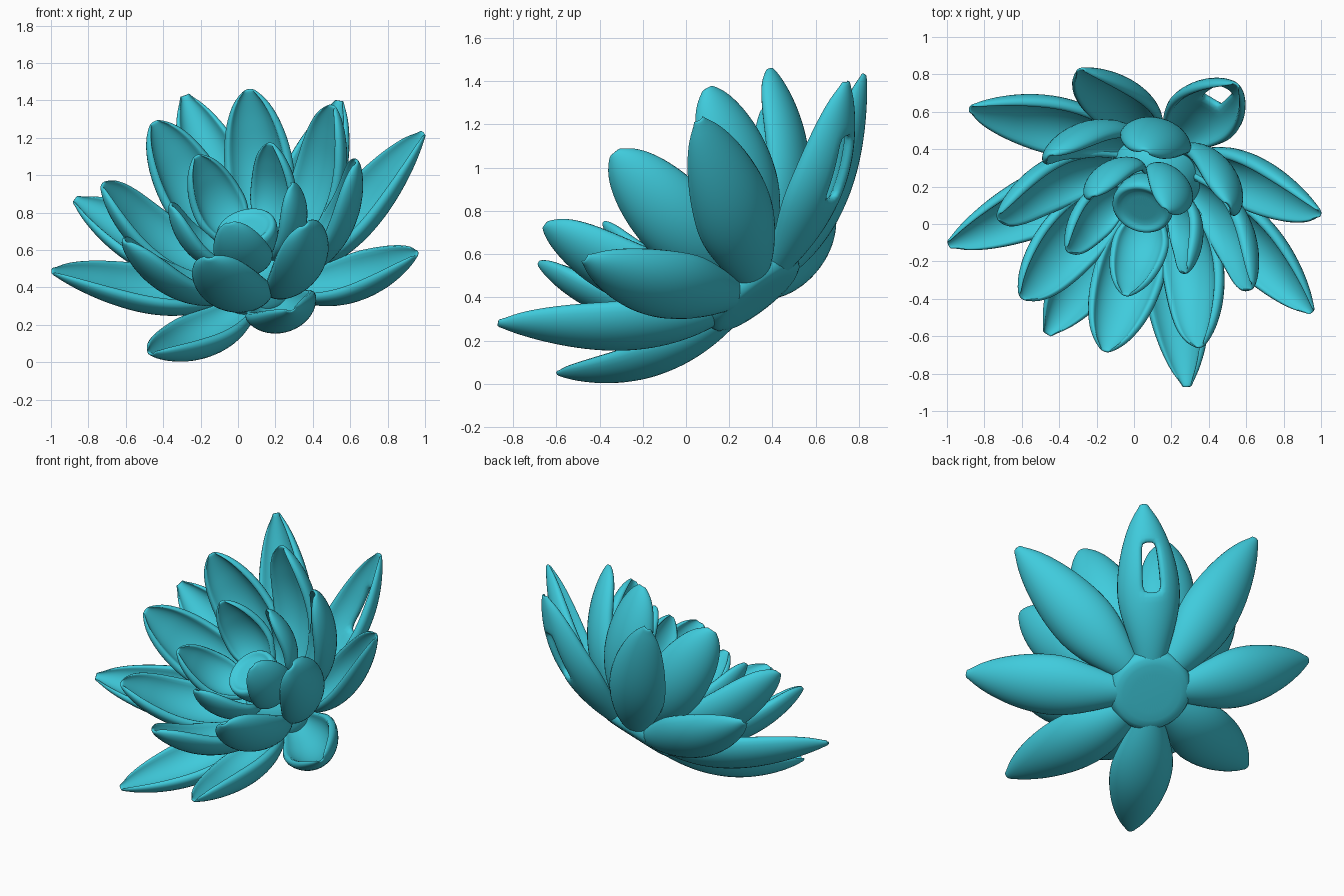
import bpy, bmesh, math
from mathutils import Vector, Matrix

if "Cube" in bpy.data.objects:
    bpy.data.objects.remove(bpy.data.objects["Cube"])

# Tilted flower frame: local z is the flower axis
N = Vector((-0.234, -0.598, 0.766)).normalized()
E1 = Vector((0.934, 0.08, 0.347))
E1 = (E1 - N * E1.dot(N)).normalized()
E2 = N.cross(E1)
FRAME = Matrix.Translation((0.146, 0.349, 0.376)) @ Matrix((E1, E2, N)).transposed().to_4x4()

mat = bpy.data.materials.new("teal")
mat.diffuse_color = (0.05, 0.6, 0.72, 1)
mat.use_nodes = True
mat.node_tree.nodes["Principled BSDF"].inputs["Base Color"].default_value = mat.diffuse_color


def finish(name, bm, levels=1):
    bmesh.ops.recalc_face_normals(bm, faces=bm.faces[:])
    me = bpy.data.meshes.new(name)
    bm.to_mesh(me)
    bm.free()
    me.materials.append(mat)
    for p in me.polygons:
        p.use_smooth = True
    ob = bpy.data.objects.new(name, me)
    bpy.context.collection.objects.link(ob)
    mod = ob.modifiers.new("smooth", 'SUBSURF')
    mod.levels = mod.render_levels = levels
    return ob


def bezier(p, t):
    s = 1 - t
    c = (s**3, 3*s*s*t, 3*s*t*t, t**3)
    d = (-3*s*s, 3*s*s - 6*s*t, 6*s*t - 3*t*t, 3*t*t)
    pos = Vector((sum(k*q[0] for k, q in zip(c, p)), sum(k*q[1] for k, q in zip(c, p))))
    tan = Vector((sum(k*q[0] for k, q in zip(d, p)), sum(k*q[1] for k, q in zip(d, p))))
    return pos, tan.normalized()


# Petal outline: narrow neck, full middle, rounded or pointed end
def outline(t, neck, p, q, tip):
    if t < 0.5:
        return neck + (1 - neck) * math.sin(math.pi * t) ** 1.3
    x = (t - 0.5) / 0.5
    return max(tip, (1 - min(1, x) ** p) ** q)


# One cupped petal: thick shell lofted along a spine, optionally pierced
def petal(name, angle, spine, shape, width, depth, thick, hole=False):
    bm = bmesh.new()
    nu, nv = 18, 10
    rot = FRAME @ Matrix.Rotation(angle, 4, 'Z')
    outer, inner = {}, {}
    for i in range(nu + 1):
        t = 1 - (1 - i / nu) ** 1.4
        pos, tan = bezier(spine, t)
        nor = Vector((-tan.y, tan.x))
        s = outline(t, *shape)
        w, d, th = width * s, depth * s, thick * min(1, s + 0.15)
        for j in range(nv + 1):
            a = math.radians(86) * (2 * j / nv - 1)
            lift = 1 - math.cos(a)
            base = depth * (1 - s) * 0.25 if t > 0.5 else 0
            for grid, x, h in ((outer, w, d * lift), (inner, w * 0.78, th + (d - th * 0.6) * lift)):
                q = pos + nor * (h + base)
                grid[i, j] = bm.verts.new(rot @ Vector((q.x, x * math.sin(a), q.y)))
    cells = {(i, j) for i in range(nu) for j in range(nv)
             if not (hole and 7 <= i < 12 and j in (4, 5))}
    for i, j in cells:
        c = [(i, j), (i+1, j), (i+1, j+1), (i, j+1)]
        bm.faces.new([outer[k] for k in c])
        bm.faces.new([inner[k] for k in reversed(c)])
        near = [(i, j-1), (i+1, j), (i, j+1), (i-1, j)]
        for k in range(4):
            if near[k] not in cells:
                p, q = c[k], c[(k+1) % 4]
                bm.faces.new([outer[q], outer[p], inner[p], inner[q]])
    return finish(name, bm)


# Lathed part around the flower axis
def lathe(name, profile, n=40):
    bm = bmesh.new()
    vs = [bm.verts.new((r, 0, z)) for r, z in profile]
    es = [bm.edges.new(e) for e in zip(vs, vs[1:])]
    bmesh.ops.spin(bm, geom=vs + es, cent=(0, 0, 0), axis=(0, 0, 1),
                   angle=2*math.pi, steps=n)
    bmesh.ops.remove_doubles(bm, verts=bm.verts[:], dist=1e-4)
    bm.transform(FRAME)
    return finish(name, bm)


POINTED = (.38, 1.9, .62, .13)
ROUND = (.42, 2.1, .5, .14)

# Outer ring of eight, alternately raised and lowered, one of them pierced
RAISED = [(.1, .03), (.5, .01), (.78, .24), (1.1, .59)]
LOWERED = [(.1, .02), (.5, -.01), (.8, .11), (1.11, .42)]
for k in range(8):
    petal(f"outer_petal_{k+1}", math.radians(45 * k), LOWERED if k % 2 else RAISED,
          POINTED, 0.205, 0.17, 0.05, hole=(k == 1))

# Middle ring of eight
for k in range(8):
    petal(f"middle_petal_{k+1}", math.radians(20 + 45 * k),
          [(.1, .08), (.5, .12), (.7, .48), (.75, .82)],
          ROUND, 0.2, 0.15, 0.055)

# Inner ring of five
for k in range(5):
    petal(f"inner_petal_{k+1}", math.radians(36 + 72 * k),
          [(.08, .25), (.3, .25), (.42, .5), (.38, .77)],
          ROUND, 0.16, 0.11, 0.05)

# Flat-bottomed hub and the seed pod in the middle
lathe("hub", [(0, .01), (.2, .01), (.25, .025), (.27, .09), (.24, .22), (.17, .32), (0, .34)])
lathe("seed_pod", [(0, .25), (.12, .26), (.16, .36), (.17, .43), (.155, .46),
                   (.13, .455), (.12, .435), (0, .44)])
